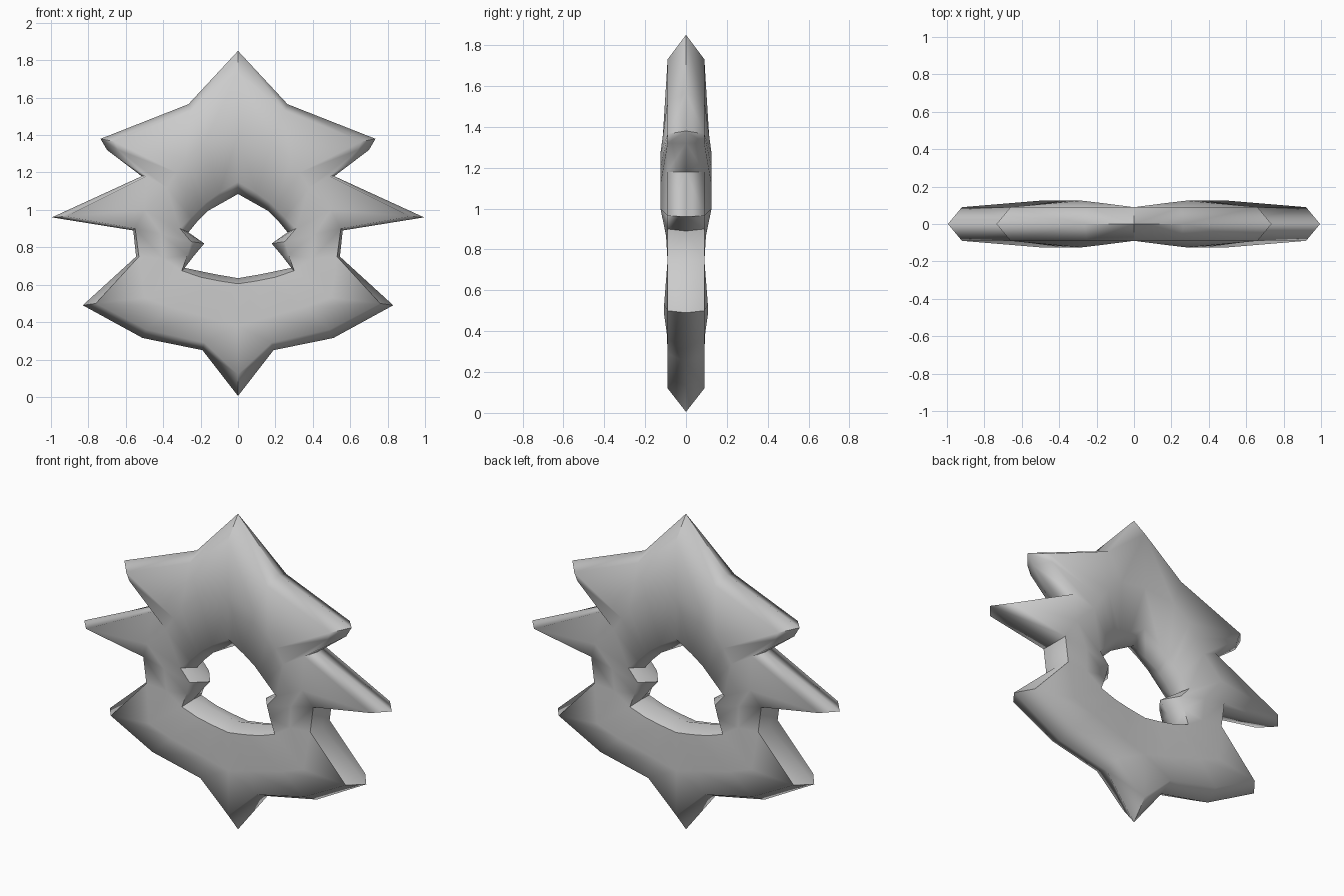
import bpy, bmesh

# Stations round the right half, from top tip to bottom tip (x, z):
# outer rim, front outer edge, body ridge (x, z, depth), front inner edge, hole rim
stations = [
    ((0, 1.85),    (0, 1.73),    (0, 1.40, .09),     (0, 1.15),    (0, 1.085)),
    ((.265, 1.565), (.25, 1.53), (.18, 1.36, .113),  (.10, 1.09),  (.08, 1.04)),
    ((.735, 1.38), (.66, 1.365), (.28, 1.27, .125),  (.17, 1.04),  (.16, .995)),
    ((.70, 1.32),  (.64, 1.32),  (.33, 1.20, .125),  (.20, 1.01),  (.18, .975)),
    ((.515, 1.18), (.49, 1.18),  (.38, 1.12, .125),  (.25, .96),   (.22, .935)),
    ((.995, .96),  (.92, .965),  (.50, 1.0, .125),   (.31, .90),   (.265, .88)),
    ((.56, .89),   (.55, .90),   (.41, .87, .098),   (.25, .83),   (.18, .82)),
    ((.545, .75),  (.53, .75),   (.40, .74, .09),    (.27, .76),   (.235, .755)),
    ((.83, .49),   (.76, .50),   (.50, .53, .107),   (.30, .675),  (.285, .69)),
    ((.51, .315),  (.49, .36),   (.36, .48, .107),   (.20, .64),   (.19, .67)),
    ((.19, .25),   (.18, .29),   (.14, .42, .095),   (.10, .62),   (.10, .652)),
    ((0, .005),    (0, .12),     (0, .38, .09),      (0, .605),    (0, .635)),
]

# Quarter of the body: strips between neighbouring stations
bm = bmesh.new()
rows = []
for o, fo, m, fi, i in stations:
    pts = [(o[0], 0, o[1]), (fo[0], -.09, fo[1]), (m[0], -m[2], m[1]),
           (fi[0], -.09, fi[1]), (i[0], 0, i[1])]
    rows.append([bm.verts.new(p) for p in pts])
for a, b in zip(rows, rows[1:]):
    for k in range(4):
        bm.faces.new((a[k], a[k + 1], b[k + 1], b[k]))

# Mirror left-right and front-back, welding the seams
for axis in (0, 1):
    src = bm.verts[:] + bm.edges[:] + bm.faces[:]
    dup = bmesh.ops.duplicate(bm, geom=src)["geom"]
    for v in dup:
        if isinstance(v, bmesh.types.BMVert):
            v.co[axis] *= -1
    bmesh.ops.remove_doubles(bm, verts=bm.verts[:], dist=.0005)
bmesh.ops.recalc_face_normals(bm, faces=bm.faces[:])

mesh = bpy.data.meshes.new("pointed_ring")
bm.to_mesh(mesh)
bm.free()
ring = bpy.data.objects.new("pointed_ring", mesh)
bpy.context.collection.objects.link(ring)

# Smooth broad faces, crisp rims
bpy.context.view_layer.objects.active = ring
ring.select_set(True)
bpy.ops.object.shade_smooth_by_angle(angle=1.15)
